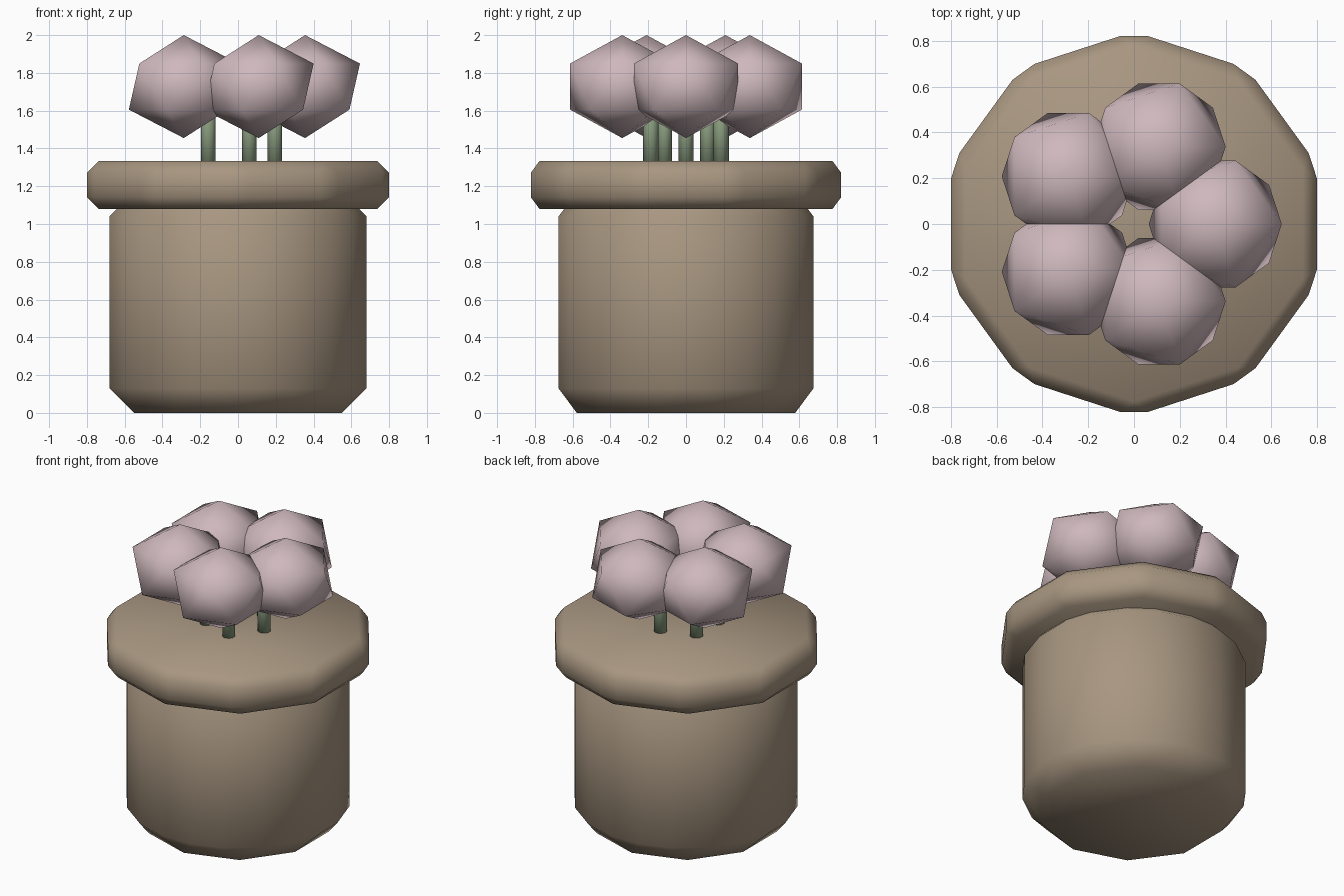
import bpy
import bmesh
from math import cos, sin, radians

cube = bpy.data.objects.get("Cube")
if cube:
    bpy.data.objects.remove(cube, do_unlink=True)


def material(name, rgb):
    mat = bpy.data.materials.new(name)
    mat.use_nodes = True
    mat.diffuse_color = (*rgb, 1)
    mat.node_tree.nodes["Principled BSDF"].inputs["Base Color"].default_value = (*rgb, 1)
    return mat


def finish(name, bm, mat, location):
    """Turn a bmesh into a smooth-shaded object of one colour."""
    for face in bm.faces:
        face.smooth = True
    mesh = bpy.data.meshes.new(name)
    bm.to_mesh(mesh)
    bm.free()
    mesh.materials.append(mat)
    obj = bpy.data.objects.new(name, mesh)
    obj.location = location
    bpy.context.collection.objects.link(obj)
    return obj


def cylinder(name, mat, sides, radius, bottom, top, x=0, y=0, bevel=0):
    bm = bmesh.new()
    bmesh.ops.create_cone(bm, cap_ends=True, segments=sides, radius1=radius,
                          radius2=radius, depth=top - bottom)
    if bevel:
        bmesh.ops.bevel(bm, geom=bm.edges[:], offset=bevel, offset_type='OFFSET',
                        segments=1, affect='EDGES', clamp_overlap=True)
    return finish(name, bm, mat, (x, y, (bottom + top) / 2))


def blossom(name, mat, x, y, z, width, height):
    bm = bmesh.new()
    bmesh.ops.create_icosphere(bm, subdivisions=1, radius=1)
    bmesh.ops.scale(bm, vec=(width, width, height), verts=bm.verts)
    return finish(name, bm, mat, (x, y, z))


clay = material("clay brown", (0.39, 0.305, 0.218))
green = material("stem green", (0.25, 0.33, 0.21))
pink = material("petal pink", (0.62, 0.48, 0.51))

# Chamfered ten-sided pot with a wider rim
cylinder("pot_body", clay, 10, 0.715, 0, 1.17, bevel=0.13)
cylinder("pot_rim", clay, 10, 0.841, 1.08, 1.333, bevel=0.062)

# Ring of five stems, each carrying a faceted blossom
for i in range(5):
    angle = radians(72 * i)
    dx, dy = cos(angle), sin(angle)
    cylinder(f"stem_{i + 1}", green, 10, 0.041, 1.28, 1.68, 0.195 * dx, 0.195 * dy)
    blossom(f"blossom_{i + 1}", pink, 0.355 * dx, 0.355 * dy, 1.7275, 0.325, 0.2725)
